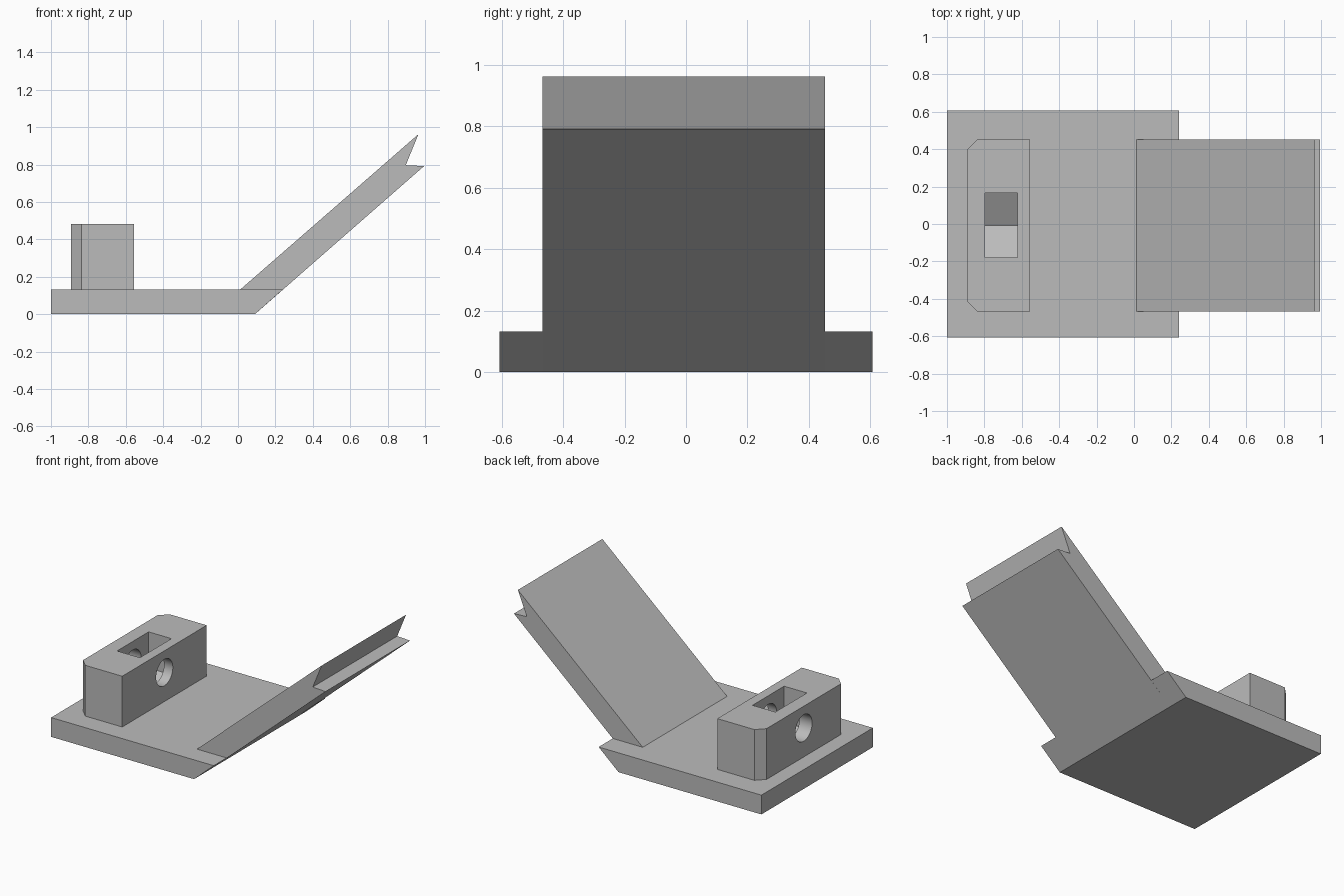
import bpy
import bmesh
import math
from mathutils import Vector

cube = bpy.data.objects.get("Cube")
if cube:
    bpy.data.objects.remove(cube, do_unlink=True)

# One plain grey for the whole part
grey = bpy.data.materials.new("plain grey")
grey.use_nodes = True
colour = (0.5, 0.5, 0.5, 1)
grey.diffuse_color = colour
grey.node_tree.nodes["Principled BSDF"].inputs["Base Color"].default_value = colour


def prism(name, profile, axis, low, high):
    """Extrude a 2D profile along an axis; the profile uses the other two axes in order."""
    bm = bmesh.new()

    def point(p, level):
        co = list(p)
        co.insert("xyz".index(axis), level)
        return Vector(co)

    face = bm.faces.new([bm.verts.new(point(p, low)) for p in profile])
    grown = bmesh.ops.extrude_face_region(bm, geom=[face])["geom"]
    shift = point((0, 0), high - low)
    bmesh.ops.translate(bm, vec=shift, verts=[v for v in grown if isinstance(v, bmesh.types.BMVert)])
    bmesh.ops.recalc_face_normals(bm, faces=bm.faces)
    mesh = bpy.data.meshes.new(name)
    bm.to_mesh(mesh)
    bm.free()
    obj = bpy.data.objects.new(name, mesh)
    mesh.materials.append(grey)
    bpy.context.collection.objects.link(obj)
    return obj


def cut(target, cutter):
    """Subtract a cutter and remove it afterwards."""
    cutter.hide_render = True
    mod = target.modifiers.new("cut", 'BOOLEAN')
    mod.operation = 'DIFFERENCE'
    mod.solver = 'EXACT'
    mod.object = cutter
    bpy.ops.object.select_all(action='DESELECT')
    bpy.context.view_layer.objects.active = target
    target.select_set(True)
    bpy.ops.object.modifier_apply(modifier=mod.name)
    bpy.data.objects.remove(cutter, do_unlink=True)


base_top = 0.133
mid = -0.007       # centre line of the arm and the block
half = 0.46        # their half width

# Base plate with a slanted end
prism("base_plate", [(-1, 0), (0.09, 0), (0.241, base_top), (-1, base_top)], "y", -0.607, 0.607)

# Sloping arm with a notched tip
prism("sloping_arm",
      [(0.09, 0), (0.995, 0.792), (0.897, 0.797), (0.965, 0.963), (0.013, base_top)],
      "y", mid - half, mid + half)

# Upright block with two chamfered corners
left, right, top, c = -0.893, -0.556, 0.483, 0.055
block = prism("clamp_block",
              [(right, mid - half), (right, mid + half), (left + c, mid + half),
               (left, mid + half - c), (left, mid - half + c), (left + c, mid - half)],
              "z", base_top, top)

# Nut slot: open at the top, lower half of a hexagon at the bottom
hole_z, flat = 0.333, 0.172
side = flat / math.sqrt(3)
slot = prism("slot_cutter",
             [(mid - flat, top + 0.1), (mid - flat, hole_z - side), (mid, hole_z - 2 * side + 0.002),
              (mid + flat, hole_z - side), (mid + flat, top + 0.1)],
             "x", -0.797, -0.623)
cut(block, slot)

# Round bolt hole through the block
turns = [2 * math.pi * i / 48 for i in range(48)]
bolt = prism("hole_cutter",
             [(mid + 0.091 * math.cos(a), hole_z + 0.091 * math.sin(a)) for a in turns],
             "x", left - 0.1, right + 0.1)
cut(block, bolt)
bpy.ops.object.shade_smooth_by_angle(angle=math.radians(25))
